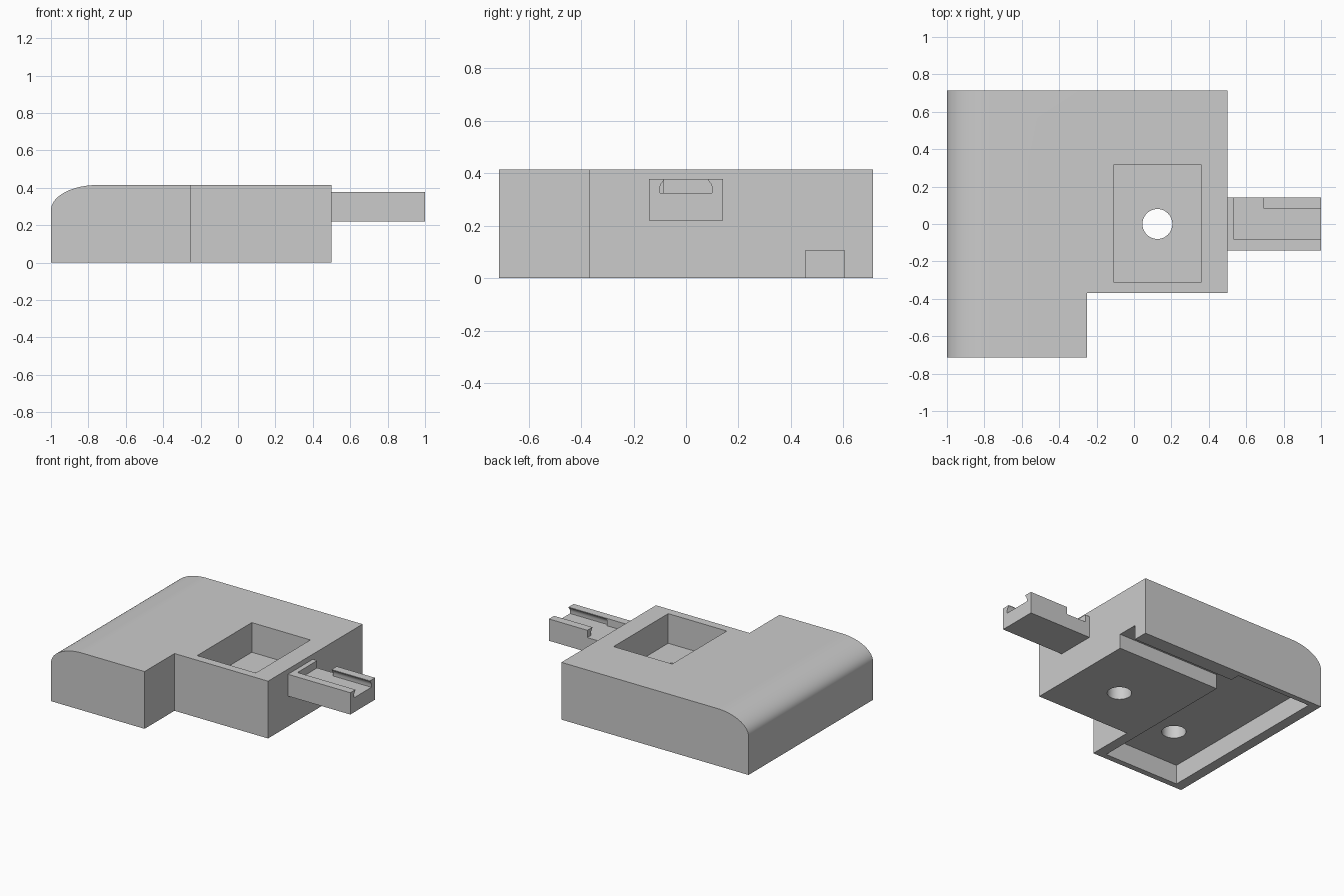
import bpy, bmesh, math
from mathutils import Vector

cube = bpy.data.objects.get("Cube")
if cube:
    bpy.data.objects.remove(cube, do_unlink=True)

grey = bpy.data.materials.new("plain grey")
grey.use_nodes = True
colour = (0.6, 0.6, 0.6, 1)
grey.diffuse_color = colour
grey.node_tree.nodes["Principled BSDF"].inputs["Base Color"].default_value = colour


def prism(name, outline, axis, lo, hi):
    """Extrude a 2D outline along an axis; outline uses the other two axes in order."""
    bm = bmesh.new()
    verts = []
    for a, b in outline:
        co = [a, b]
        co.insert("xyz".index(axis), lo)
        verts.append(bm.verts.new(co))
    face = bm.faces.new(verts)
    ext = bmesh.ops.extrude_face_region(bm, geom=[face])
    move = Vector((0, 0, 0))
    move["xyz".index(axis)] = hi - lo
    moved = [g for g in ext["geom"] if isinstance(g, bmesh.types.BMVert)]
    bmesh.ops.translate(bm, verts=moved, vec=move)
    bmesh.ops.recalc_face_normals(bm, faces=bm.faces)
    mesh = bpy.data.meshes.new(name)
    bm.to_mesh(mesh)
    bm.free()
    mesh.materials.append(grey)
    obj = bpy.data.objects.new(name, mesh)
    bpy.context.collection.objects.link(obj)
    return obj


def box(name, x, y, z):
    outline = [(x[0], y[0]), (x[1], y[0]), (x[1], y[1]), (x[0], y[1])]
    return prism(name, outline, "z", *z)


def cylinder(name, cx, cy, radius, z):
    steps = [math.tau * i / 48 for i in range(48)]
    outline = [(cx + radius * math.cos(t), cy + radius * math.sin(t)) for t in steps]
    return prism(name, outline, "z", *z)


def carve(obj, cutters):
    """Subtract each cutter and bake the result."""
    for cutter in cutters:
        cutter.hide_render = True
        mod = obj.modifiers.new("cut", "BOOLEAN")
        mod.operation = "DIFFERENCE"
        mod.solver = "EXACT"
        mod.object = cutter
        graph = bpy.context.evaluated_depsgraph_get()
        baked = bpy.data.meshes.new_from_object(obj.evaluated_get(graph))
        obj.modifiers.clear()
        obj.data = baked
        bpy.data.objects.remove(cutter, do_unlink=True)


# Body: slab with one rounded long edge
HEIGHT, HALF_Y = 0.415, 0.7125
curve_x, curve_z = 0.25, 0.135
profile = [(0.5, 0), (0.5, HEIGHT)]
for i in range(25):
    t = math.pi / 2 * (1 + i / 24)
    profile.append((-1 + curve_x + curve_x * math.cos(t),
                    HEIGHT - curve_z + curve_z * math.sin(t)))
profile.append((-1, 0))
body = prism("body", profile, "y", -HALF_Y, HALF_Y)

carve(body, [
    box("corner_notch", (-0.25, 0.7), (-0.9, -0.37), (-0.1, 0.6)),
    box("top_pocket", (-0.11, 0.36), (-0.31, 0.315), (0.2, 0.6)),
    box("underside_recess", (-0.925, -0.325), (-0.67, 0.675), (-0.1, 0.14)),
    box("side_channel", (-0.4, 0.7), (0.455, 0.605), (-0.1, 0.105)),
    cylinder("through_hole", 0.125, 0, 0.08, (-0.1, 0.3)),
    cylinder("blind_hole", -0.63, -0.345, 0.08, (0.1, 0.34)),
])

# Connector arm with an undercut slot and a side opening
arm = box("connector_arm", (0.5, 1), (-0.142, 0.142), (0.22, 0.378))
floor, neck, wide = 0.325, 0.083, 0.1
half = [(wide, floor), (wide, 0.346), (0.095, 0.36), (neck, 0.375), (neck, 0.45)]
slot = half + [(-y, z) for y, z in reversed(half)]
carve(arm, [
    box("side_opening", (0.535, 0.692), (-neck, 0.2), (floor, 0.45)),
    prism("undercut_slot", slot, "x", 0.69, 1.1),
])

# Smooth the curved surfaces, keep corners sharp
bpy.ops.object.select_all(action="DESELECT")
for obj in (body, arm):
    obj.select_set(True)
bpy.context.view_layer.objects.active = body
bpy.ops.object.shade_smooth_by_angle(angle=math.radians(30))
